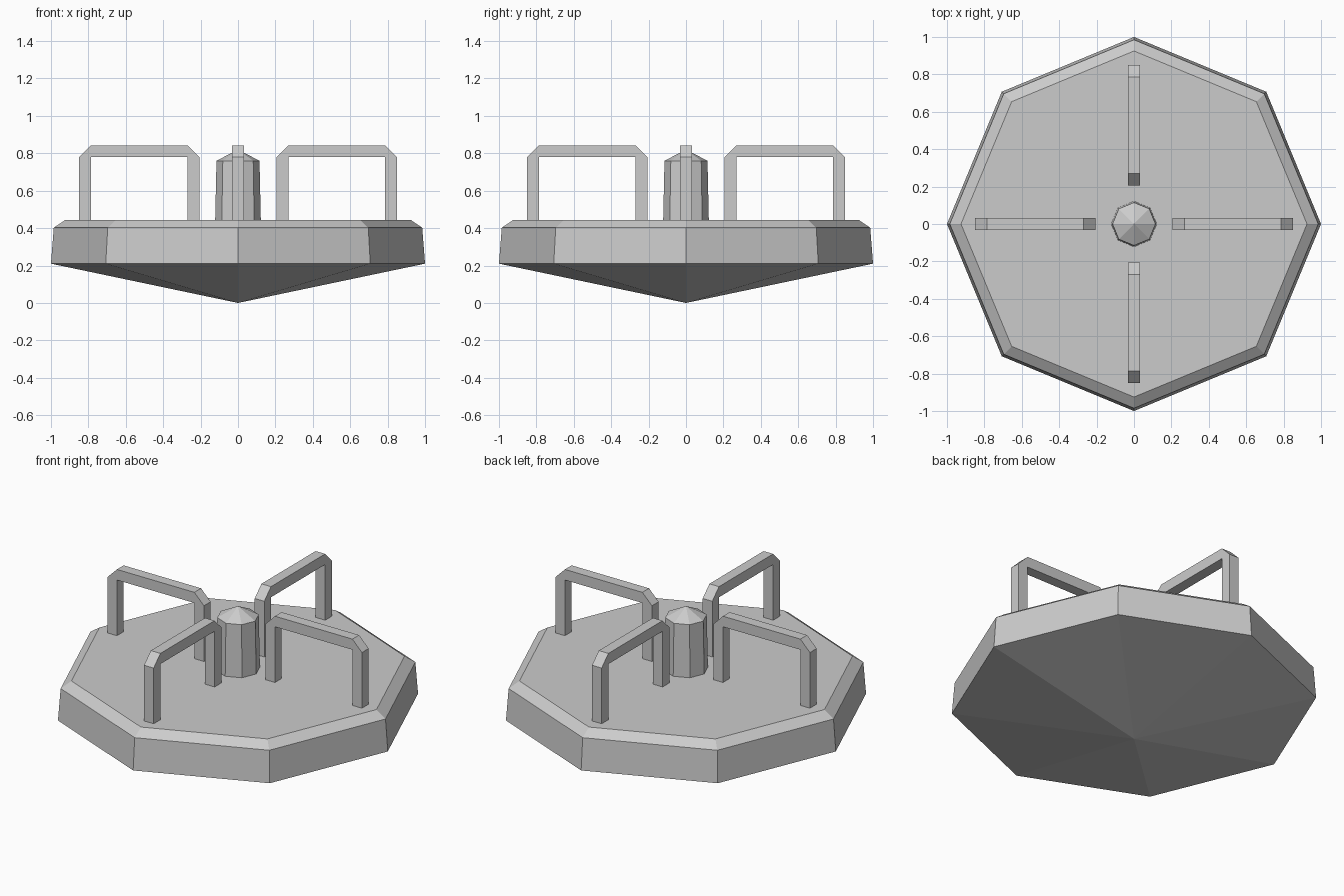
import bpy
import bmesh
from math import cos, sin, pi
from mathutils import Matrix

cube = bpy.data.objects.get("Cube")
if cube:
    bpy.data.objects.remove(cube, do_unlink=True)

grey = bpy.data.materials.new("plain_grey")
grey.use_nodes = True
grey.diffuse_color = (0.6, 0.6, 0.6, 1)
grey.node_tree.nodes["Principled BSDF"].inputs["Base Color"].default_value = (0.6, 0.6, 0.6, 1)


def finish(name, bm):
    bmesh.ops.recalc_face_normals(bm, faces=bm.faces)
    mesh = bpy.data.meshes.new(name)
    bm.to_mesh(mesh)
    bm.free()
    mesh.materials.append(grey)
    obj = bpy.data.objects.new(name, mesh)
    bpy.context.collection.objects.link(obj)
    return obj


def turned(name, profile, sides=8):
    """Low-poly turned solid from (radius, z) pairs; zero radius is a point."""
    bm = bmesh.new()
    rings = []
    for r, z in profile:
        count = sides if r else 1
        rings.append([bm.verts.new((r * cos(2 * pi * i / sides), r * sin(2 * pi * i / sides), z))
                      for i in range(count)])
    for low, high in zip(rings, rings[1:]):
        for i in range(sides):
            j = (i + 1) % sides
            corners = [low[i % len(low)], low[j % len(low)], high[j % len(high)], high[i % len(high)]]
            bm.faces.new(list(dict.fromkeys(corners)))
    for ring in (rings[0], rings[-1]):
        if len(ring) > 1:
            bm.faces.new(ring)
    return finish(name, bm)


def handle(name, angle):
    """Square-section arch with chamfered outer corners, swept across its width."""
    near, far, base, top, t = 0.205, 0.85, 0.44, 0.843, 0.064
    half = t / 2
    outer = [(near, base), (near, top - t), (near + t, top),
             (far - t, top), (far, top - t), (far, base)]
    inner = [(near + t, base), (near + t, top - t), (near + t, top - t),
             (far - t, top - t), (far - t, top - t), (far - t, base)]
    outline = outer + list(dict.fromkeys(reversed(inner)))
    bm = bmesh.new()
    face = bm.faces.new([bm.verts.new((x, -half, z)) for x, z in outline])
    swept = bmesh.ops.extrude_face_region(bm, geom=[face])["geom"]
    bmesh.ops.translate(bm, vec=(0, t, 0),
                        verts=[v for v in swept if isinstance(v, bmesh.types.BMVert)])
    bm.transform(Matrix.Rotation(angle, 4, "Z"))
    return finish(name, bm)


# Octagonal body with a pointed underside and bevelled rim
turned("body", [(0, 0), (1, 0.21), (0.985, 0.402), (0.925, 0.443)])

# Central post with a shallow pointed cap
turned("centre_post", [(0.122, 0.44), (0.115, 0.76), (0, 0.82)])

# Four arched handles around the post
for i, side in enumerate(("left", "back", "right", "front")):
    handle(side + "_handle", i * pi / 2)
